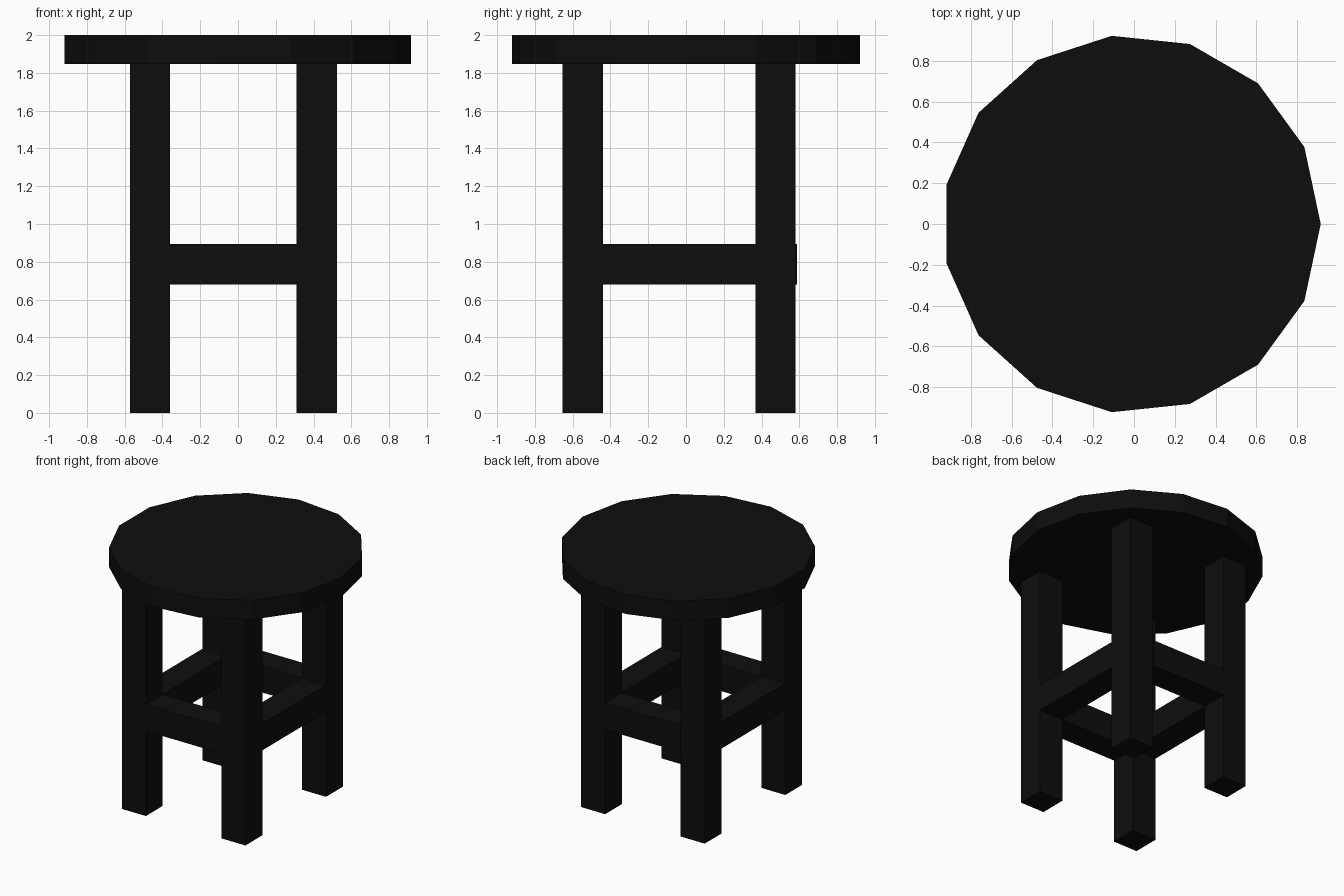
import bpy

if "Cube" in bpy.data.objects:
    bpy.data.objects.remove(bpy.data.objects["Cube"])

black = bpy.data.materials.new("black_paint")
black.diffuse_color = (0.004, 0.004, 0.004, 1)
black.use_nodes = True
black.node_tree.nodes["Principled BSDF"].inputs["Base Color"].default_value = black.diffuse_color


def box(name, x, y, z):
    """Box from (min, max) ranges on each axis."""
    bpy.ops.mesh.primitive_cube_add(size=1, location=[sum(r) / 2 for r in (x, y, z)])
    ob = bpy.context.object
    ob.name = name
    ob.scale = [r[1] - r[0] for r in (x, y, z)]
    bpy.ops.object.transform_apply(location=False, rotation=False, scale=True)
    ob.data.materials.append(black)
    return ob


# Seat: flat-sided 15-gon disc with one corner on +x
SEAT_BOTTOM = 1.846
bpy.ops.mesh.primitive_cylinder_add(vertices=15, radius=0.927, depth=2 - SEAT_BOTTOM,
                                    location=(-0.012, 0, (2 + SEAT_BOTTOM) / 2),
                                    rotation=(0, 0, -1.5707963))
seat = bpy.context.object
seat.name = "seat"
seat.data.materials.append(black)

# Legs
xs = {"left": (-0.572, -0.359), "right": (0.31, 0.523)}
ys = {"front": (-0.653, -0.44), "back": (0.367, 0.58)}
for fb, y in ys.items():
    for lr, x in xs.items():
        box(f"{fb}_{lr}_leg", x, y, (0, SEAT_BOTTOM))

# Rungs between the legs, as thick as the legs; the back one stands slightly proud
RUNG_Z = (0.68, 0.893)
inner_x = (xs["left"][1], xs["right"][0])
inner_y = (ys["front"][1], ys["back"][0])
box("front_rung", inner_x, ys["front"], RUNG_Z)
box("back_rung", inner_x, (0.374, 0.587), RUNG_Z)
for lr, x in xs.items():
    box(f"{lr}_rung", x, inner_y, RUNG_Z)
